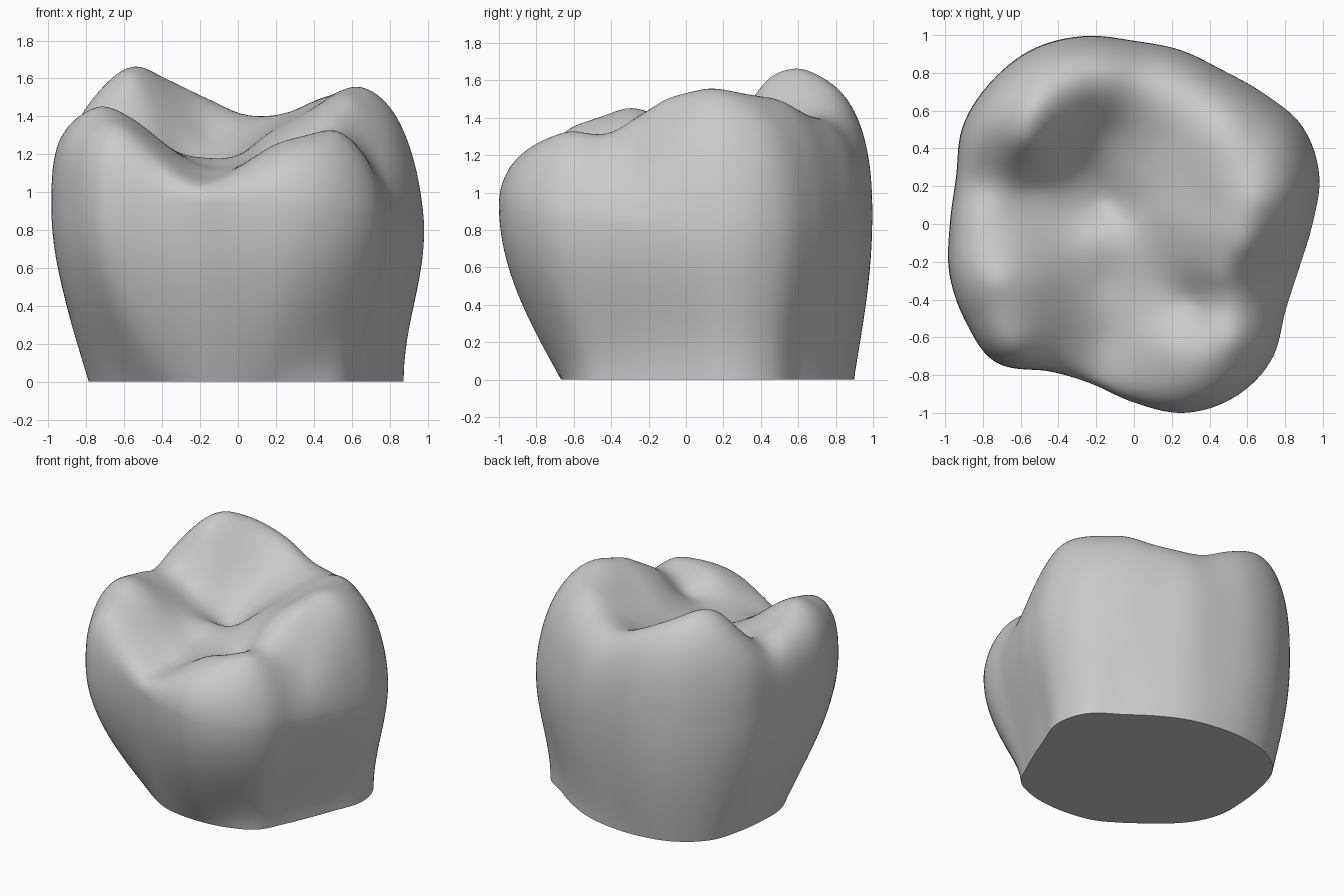
import bpy, bmesh, math

if "Cube" in bpy.data.objects:
    bpy.data.objects.remove(bpy.data.objects["Cube"])

# Outline radii every 15 degrees: base (z = 0) and widest contour
BASE = [.80, .905, .93, .865, .855, .87, .89, .925, .96, .95, .87, .81,
        .78, .73, .67, .63, .625, .645, .66, .69, .735, .775, .745, .75]
BELLY = [.945, 1.015, 1.03, .975, .94, .953, .97, 1.03, 1.07, 1.068, 1.045, .975,
         .975, 1.012, 1.03, 1.035, .9, .875, .945, 1.035, 1.06, 1.025, .925, .905]

# Chewing surface landmarks (x, y, height)
PTS = [
    # back left cusp and back rim
    (-.52, .6, 1.7), (-.7, .75, 1.69), (-.4, .95, 1.67), (-.85, .45, 1.53),
    (-.56, .43, 1.61), (-.3, .75, 1.61), (-.1, .8, 1.53), (.15, .8, 1.46),
    (.35, .75, 1.49), (.5, .5, 1.54), (.7, .5, 1.53), (.1, .95, 1.47),
    # right cusp and its slope to the pit
    (.64, .12, 1.58), (.85, .1, 1.55), (.6, -.12, 1.51), (.4, .1, 1.45),
    (.15, .05, 1.3), (.2, .45, 1.38), (.45, -.28, 1.39),
    # notch and groove before the front right cusp
    (.78, -.3, 1.24), (.75, -.5, 1.26), (.3, -.41, 1.2), (.1, -.4, 1.17),
    # front right cusp and front saddle
    (.52, -.62, 1.37), (.2, -.65, 1.26), (.3, -.95, 1.3), (.65, -.8, 1.33),
    (-.15, -.62, 1.09), (-.2, -.8, 1.09),
    # central pit
    (-.15, -.3, 1.14), (-.17, -.04, 1.17), (-.14, .1, 1.09), (-.3, .3, 1.21),
    (-.15, .5, 1.31), (0, .22, 1.21),
    # left cusp and left groove
    (-.72, -.3, 1.48), (-.9, -.15, 1.45), (-.65, -.65, 1.41), (-.85, -.5, 1.44),
    (-.5, -.3, 1.35), (-.35, -.25, 1.23), (-.8, .05, 1.4), (-.85, .22, 1.39),
    (-.55, .2, 1.3), (-.42, -.6, 1.24)]


def kernel(ax, ay, bx, by):
    return math.sqrt((ax - bx) ** 2 + (ay - by) ** 2 + .006)


def solve(pts):
    """Radial basis weights by Gauss-Jordan elimination."""
    n = len(pts)
    m = [[kernel(p[0], p[1], q[0], q[1]) for q in pts] + [p[2] - 1.35] for p in pts]
    for i in range(n):
        k = max(range(i, n), key=lambda r: abs(m[r][i]))
        m[i], m[k] = m[k], m[i]
        m[i] = [v / m[i][i] for v in m[i]]
        for r in range(n):
            if r != i and m[r][i]:
                f = m[r][i]
                m[r] = [a - f * b for a, b in zip(m[r], m[i])]
    return [row[n] for row in m]


W = solve(PTS)


def height(x, y):
    return 1.35 + sum(w * kernel(x, y, p[0], p[1]) for w, p in zip(W, PTS))


def radius(table, a):
    """Closed Catmull-Rom interpolation of a radius table."""
    u = a / (2 * math.pi) * len(table)
    i, t = int(u), u - int(u)
    p0, p1, p2, p3 = (table[(i + k) % len(table)] for k in (-1, 0, 1, 2))
    return p1 + .5 * t * (p2 - p0 + t * (2 * p0 - 5 * p1 + 4 * p2 - p3
                                         + t * (3 * (p1 - p2) + p3 - p0)))


N, WALL, TOP = 160, 18, 48
bm = bmesh.new()
rings = []


def belly_z(a):
    return .91 - .1 * max(0, math.cos(a - .2)) - .03 * math.sin(a)


def add_ring(point):
    rings.append([bm.verts.new(point(2 * math.pi * k / N)) for k in range(N)])


# Outer wall from the flat base to the widest contour
for j in range(WALL):
    t = j / WALL

    def wall(a):
        f = math.sin(t * math.pi / 2) ** (1 + max(0, math.cos(a - .25)))
        r = radius(BASE, a) * (1 - f) + radius(BELLY, a) * f
        return r * math.cos(a), r * math.sin(a), belly_z(a) * t
    add_ring(wall)

# Rounded shoulder running into the chewing surface
for j in range(TOP):
    s = 1 - (j / TOP) ** 2

    def crown(a):
        r = radius(BELLY, a) * s
        x, y = r * math.cos(a), r * math.sin(a)
        e = .48 + .17 * math.cos(a)
        z0 = belly_z(a)
        return x, y, z0 + (height(x, y) - z0) * (1 - s ** 7) ** e
    add_ring(crown)

for lo, hi in zip(rings, rings[1:]):
    for k in range(N):
        q = (k + 1) % N
        bm.faces.new((lo[k], lo[q], hi[q], hi[k]))
tip = bm.verts.new((0, 0, height(0, 0)))
for k in range(N):
    bm.faces.new((rings[-1][k], rings[-1][(k + 1) % N], tip))
bm.faces.new(rings[0][::-1])

mesh = bpy.data.meshes.new("molar_crown")
bm.to_mesh(mesh)
bm.free()
crown_obj = bpy.data.objects.new("molar_crown", mesh)
bpy.context.collection.objects.link(crown_obj)
bpy.context.view_layer.objects.active = crown_obj
crown_obj.select_set(True)
bpy.ops.object.shade_smooth_by_angle(angle=math.radians(45))
